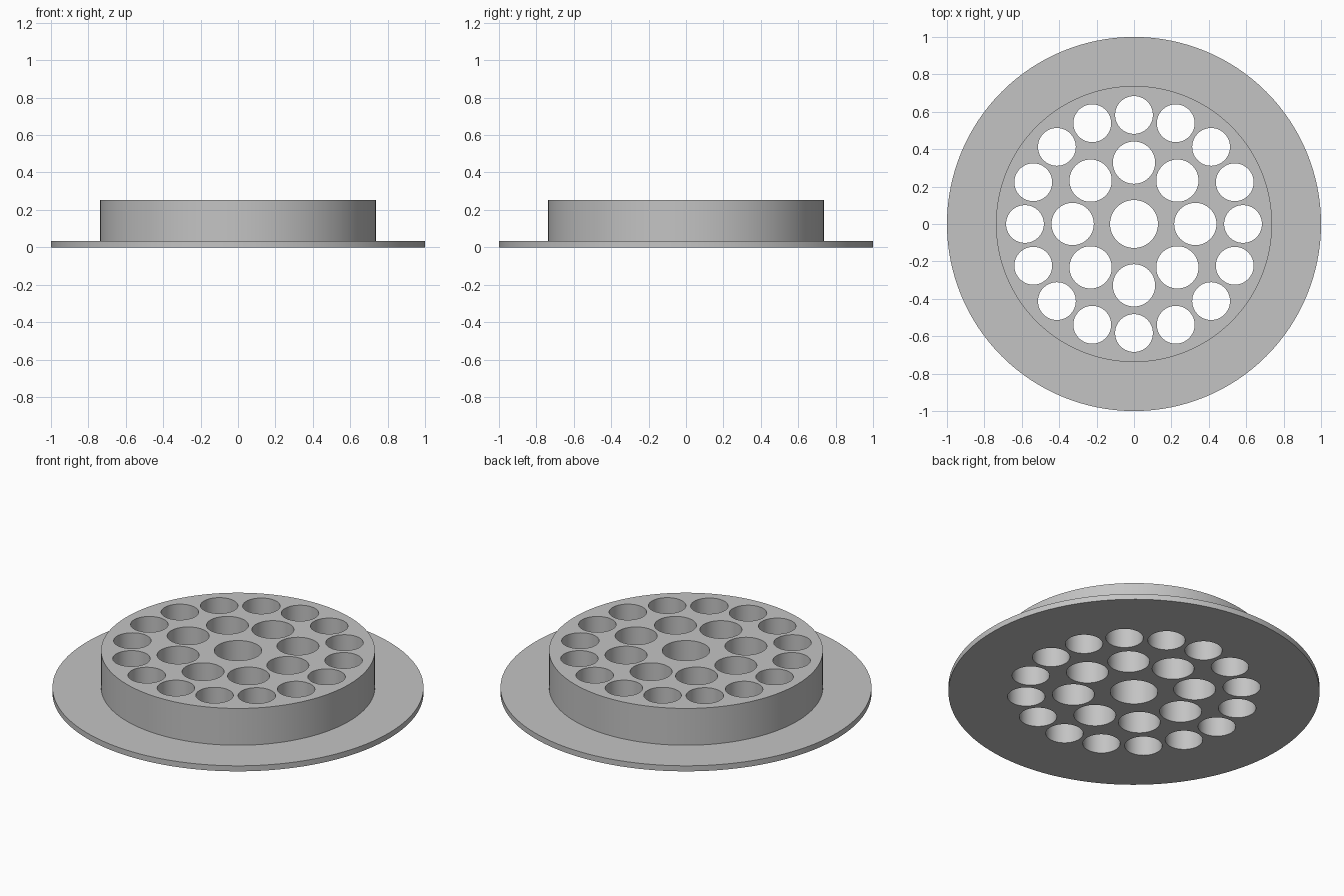
import bpy, bmesh, math
from mathutils import Matrix

if "Cube" in bpy.data.objects:
    bpy.data.objects.remove(bpy.data.objects["Cube"])

grey = bpy.data.materials.new("light grey")
grey.diffuse_color = (0.55, 0.55, 0.55, 1)
grey.use_nodes = True
grey.node_tree.nodes["Principled BSDF"].inputs["Base Color"].default_value = grey.diffuse_color


def make_object(name, bm):
    bmesh.ops.recalc_face_normals(bm, faces=bm.faces)
    mesh = bpy.data.meshes.new(name)
    bm.to_mesh(mesh)
    bm.free()
    obj = bpy.data.objects.new(name, mesh)
    bpy.context.collection.objects.link(obj)
    mesh.materials.append(grey)
    return obj


# Flanged disc: stepped profile as stacked rings
SEGMENTS = 128
profile = [(1.0, 0.0), (1.0, 0.033), (0.738, 0.033), (0.738, 0.252)]
bm = bmesh.new()
rings = []
for radius, z in profile:
    angles = [math.tau * i / SEGMENTS for i in range(SEGMENTS)]
    rings.append([bm.verts.new((radius * math.cos(a), radius * math.sin(a), z)) for a in angles])
for low, high in zip(rings, rings[1:]):
    for i in range(SEGMENTS):
        j = (i + 1) % SEGMENTS
        bm.faces.new((low[i], low[j], high[j], high[i]))
bm.faces.new(rings[0])
bm.faces.new(rings[-1])
strainer = make_object("flanged_strainer", bm)

# Hole cutters: (count, ring radius, hole radius)
bm = bmesh.new()
for count, ring_radius, hole_radius in [(1, 0, 0.128), (8, 0.328, 0.113), (16, 0.583, 0.101)]:
    for k in range(count):
        a = math.tau * k / count
        place = Matrix.Translation((ring_radius * math.cos(a), ring_radius * math.sin(a), 0.125))
        bmesh.ops.create_cone(bm, cap_ends=True, segments=64, radius1=hole_radius,
                              radius2=hole_radius, depth=0.6, matrix=place)
cutter = make_object("hole_cutters", bm)

# Cut the holes through the body, then drop the cutters
cut = strainer.modifiers.new("holes", 'BOOLEAN')
cut.operation = 'DIFFERENCE'
cut.solver = 'EXACT'
cut.object = cutter
bpy.context.view_layer.objects.active = strainer
strainer.select_set(True)
cutter.select_set(False)
bpy.ops.object.modifier_apply(modifier=cut.name)
bpy.data.objects.remove(cutter)

bpy.ops.object.shade_smooth_by_angle(angle=math.radians(30))
